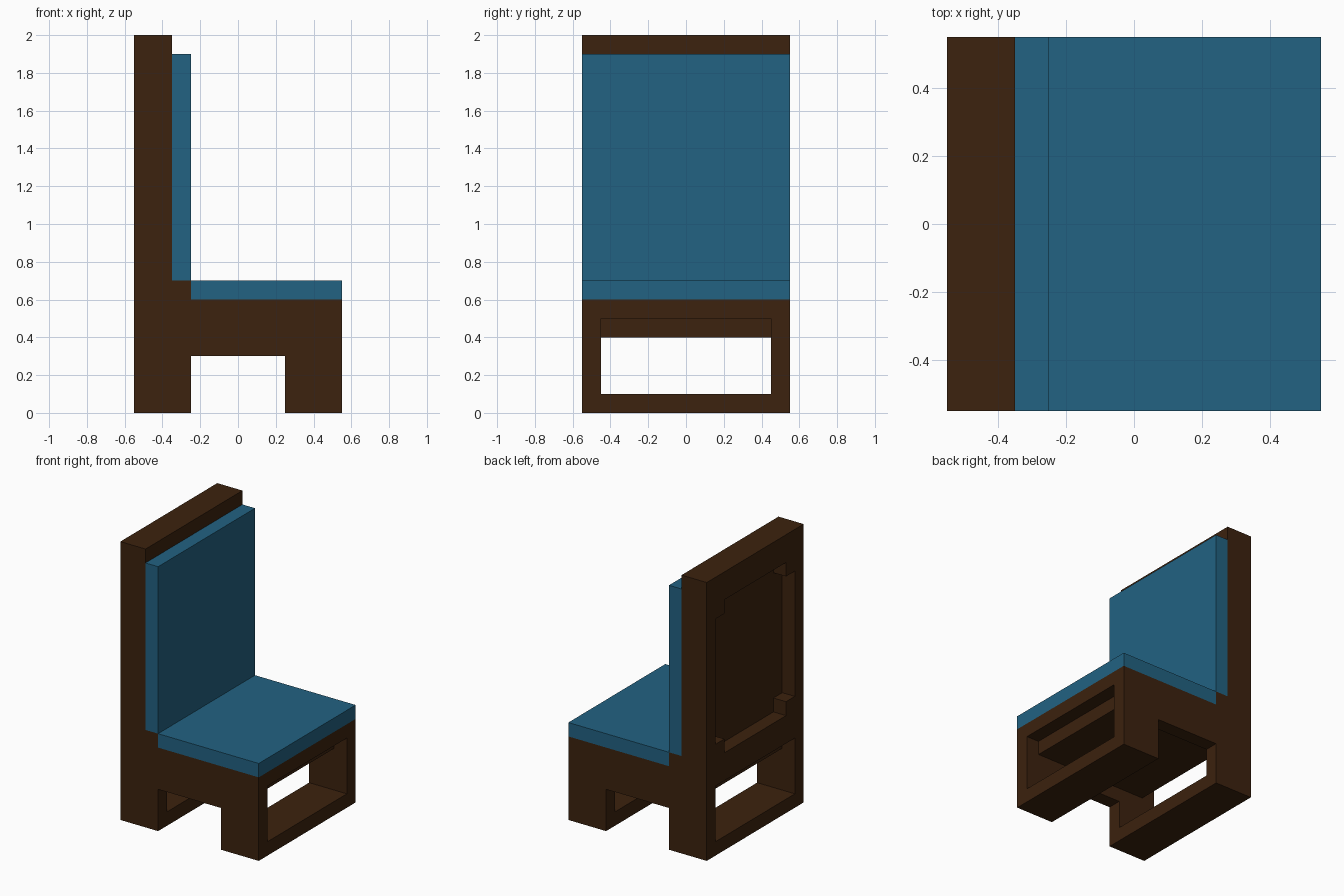
import bpy
import bmesh

if "Cube" in bpy.data.objects:
    bpy.data.objects.remove(bpy.data.objects["Cube"], do_unlink=True)


def make_material(name, rgb):
    mat = bpy.data.materials.new(name)
    mat.use_nodes = True
    mat.diffuse_color = (*rgb, 1)
    mat.node_tree.nodes["Principled BSDF"].inputs["Base Color"].default_value = (*rgb, 1)
    return mat


def extrude_profile(name, profile, y0, y1, mat):
    """Sweep an (x, z) outline along y into a closed solid."""
    bm = bmesh.new()
    face = bm.faces.new([bm.verts.new((x, y0, z)) for x, z in profile])
    swept = bmesh.ops.extrude_face_region(bm, geom=[face])["geom"]
    verts = [v for v in swept if isinstance(v, bmesh.types.BMVert)]
    bmesh.ops.translate(bm, verts=verts, vec=(0, y1 - y0, 0))
    bmesh.ops.recalc_face_normals(bm, faces=bm.faces)
    mesh = bpy.data.meshes.new(name)
    bm.to_mesh(mesh)
    bm.free()
    mesh.materials.append(mat)
    obj = bpy.data.objects.new(name, mesh)
    bpy.context.collection.objects.link(obj)
    return obj


def box(name, x0, x1, y0, y1, z0, z1, mat):
    return extrude_profile(name, [(x0, z0), (x1, z0), (x1, z1), (x0, z1)], y0, y1, mat)


wood = make_material("dark_wood", (0.045, 0.016, 0.0044))
fabric = make_material("blue_fabric", (0.016, 0.122, 0.223))

HALF = 0.55   # half the seat width and depth
INNER = 0.45  # inner face of the side panels

# Top edge shared by the side panels and the core: back, step, seat deck
upper = [(-HALF, 2), (-0.35, 2), (-0.35, 0.7), (-0.25, 0.7), (-0.25, 0.6), (HALF, 0.6)]

# Side panels with legs
side = upper + [(HALF, 0), (0.25, 0), (0.25, 0.3), (-0.25, 0.3), (-0.25, 0), (-HALF, 0)]
extrude_profile("right_side_panel", side, -HALF, -INNER, wood)
extrude_profile("left_side_panel", side, INNER, HALF, wood)

# Core: seat deck with lowered underside, and back with a rear recess
core = upper + [(HALF, 0.5), (INNER, 0.5), (INNER, 0.4), (-INNER, 0.4), (-INNER, 0.5),
                (-HALF, 0.5), (-HALF, 0.7), (-INNER, 0.7), (-INNER, 1.8), (-HALF, 1.8)]
extrude_profile("seat_and_back_core", core, -INNER, INNER, wood)

# Floor rails between the legs
box("front_floor_rail", 0.25, HALF, -INNER, INNER, 0, 0.1, wood)
box("rear_floor_rail", -HALF, -0.25, -INNER, INNER, 0, 0.1, wood)

# Small blocks in the corners of the rear recess
for height, z in (("lower", 0.7), ("upper", 1.7)):
    for hand, y in (("right", -INNER), ("left", INNER - 0.1)):
        box(f"{height}_{hand}_recess_block", -HALF, -INNER, y, y + 0.1, z, z + 0.1, wood)

# Cushions
box("back_cushion", -0.35, -0.25, -HALF, HALF, 0.7, 1.9, fabric)
box("seat_cushion", -0.25, HALF, -HALF, HALF, 0.6, 0.7, fabric)
